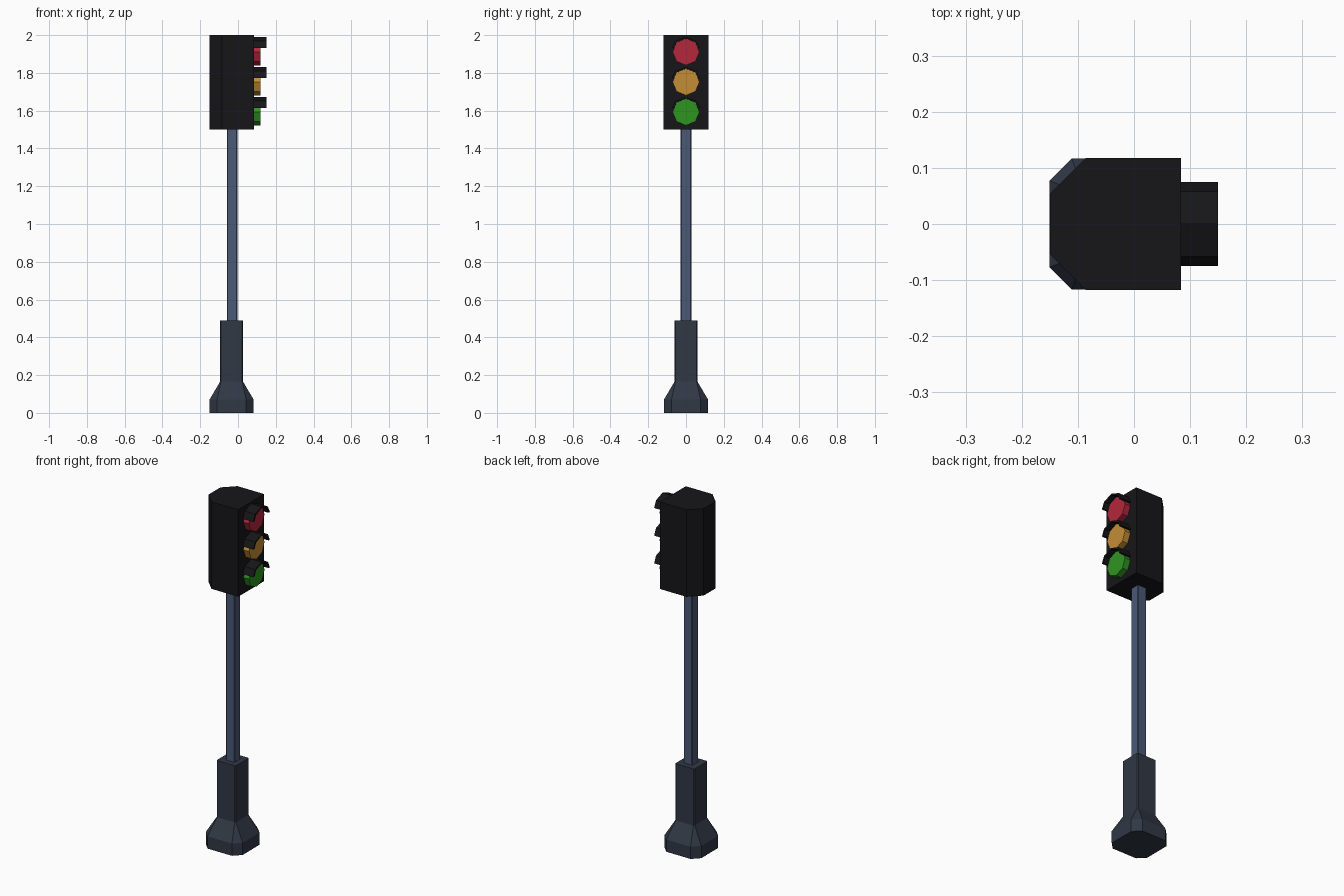
import bpy, bmesh, math
from mathutils import Vector

if "Cube" in bpy.data.objects:
    bpy.data.objects.remove(bpy.data.objects["Cube"])

CX = -0.034  # axis of the post


def material(name, rgb):
    m = bpy.data.materials.new(name)
    m.diffuse_color = (*rgb, 1)
    m.use_nodes = True
    m.node_tree.nodes["Principled BSDF"].inputs["Base Color"].default_value = m.diffuse_color
    return m


black = material("black", (0.008, 0.008, 0.010))
dark = material("dark_slate", (0.030, 0.040, 0.060))
slate = material("slate", (0.070, 0.100, 0.180))
red = material("red", (0.45, 0.020, 0.045))
amber = material("amber", (0.55, 0.27, 0.035))
green = material("green", (0.028, 0.30, 0.015))


def loft(name, rings, mat):
    """Solid skinned through matching closed rings of points."""
    bm = bmesh.new()
    loops = [[bm.verts.new(p) for p in ring] for ring in rings]
    n = len(loops[0])
    for a, b in zip(loops, loops[1:]):
        for i in range(n):
            j = (i + 1) % n
            bm.faces.new((a[i], a[j], b[j], b[i]))
    bm.faces.new(loops[0])
    bm.faces.new(loops[-1])
    bmesh.ops.recalc_face_normals(bm, faces=bm.faces)
    me = bpy.data.meshes.new(name)
    bm.to_mesh(me)
    bm.free()
    me.materials.append(mat)
    ob = bpy.data.objects.new(name, me)
    bpy.context.collection.objects.link(ob)
    return ob


def chamfered(h, c, z, cx=CX):
    """Square of half width h with corners cut by c, at height z."""
    k = h - c
    pts = [(h, -k), (h, k), (k, h), (-k, h), (-h, k), (-h, -k), (-k, -h), (k, -h)]
    return [(cx + x, y, z) for x, y in pts]


def extrude_x(name, outline, x0, x1, mat):
    return loft(name, [[(x, y, z) for y, z in outline] for x in (x0, x1)], mat)


# Flared base with square post, then the slim pole
loft("base", [chamfered(0.117, 0.04, 0), chamfered(0.117, 0.04, 0.07),
              chamfered(0.061, 0.005, 0.165), chamfered(0.061, 0.005, 0.49)], dark)
loft("pole", [chamfered(0.028, 0.004, 0.485, -0.031),
              chamfered(0.028, 0.004, 1.505, -0.031)], slate)

# Signal housing, rear corners cut away
plan = [(0.084, -0.118), (0.084, 0.118), (-0.086, 0.118), (-0.15, 0.054),
        (-0.15, -0.054), (-0.086, -0.118)]
loft("housing", [[(x, y, z) for x, y in plan] for z in (1.5, 2.0)], black)

# Octagonal lenses, each under a hood following its upper edges
for name, mat, z in (("red", red, 1.911), ("amber", amber, 1.752), ("green", green, 1.593)):
    octagon = [(0.071 * math.cos(i * math.pi / 4), z + 0.071 * math.sin(i * math.pi / 4))
               for i in range(8)]
    extrude_x(name + "_lens", octagon, 0.08, 0.119, mat)
    inner = [(-0.063, 0.02), (-0.0505, 0.0505), (0, 0.0715), (0.0505, 0.0505), (0.063, 0.02)]
    outer = [(0.075, 0.02), (0.058, 0.058), (0, 0.079), (-0.058, 0.058), (-0.075, 0.02)]
    hood = [(y, z + dz) for y, dz in inner + outer]
    extrude_x(name + "_hood", hood, 0.08, 0.15, black)
